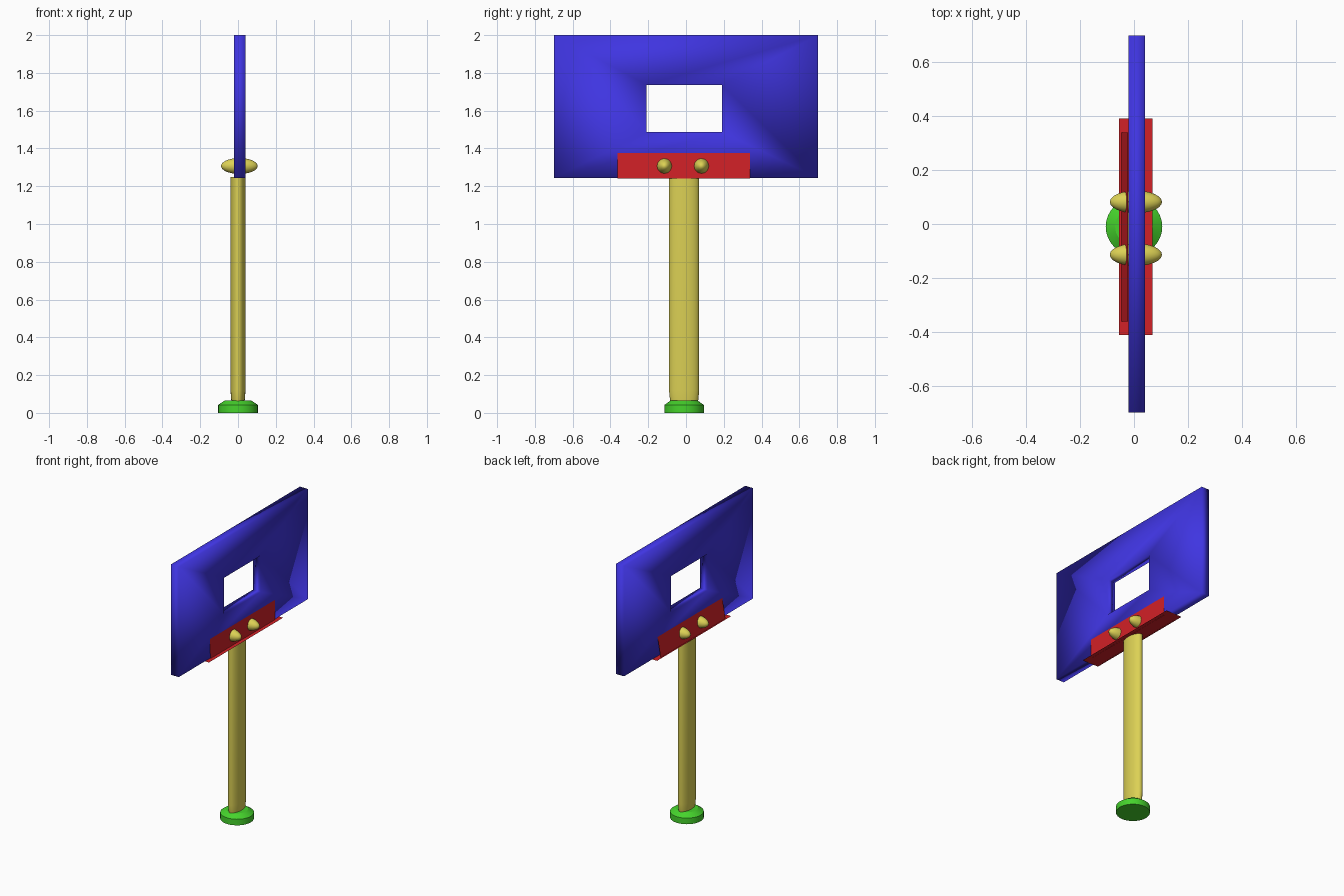
import bpy, bmesh, math

if "Cube" in bpy.data.objects:
    bpy.data.objects.remove(bpy.data.objects["Cube"])


def material(name, rgb):
    m = bpy.data.materials.new(name)
    m.diffuse_color = (*rgb, 1)
    m.use_nodes = True
    m.node_tree.nodes["Principled BSDF"].inputs["Base Color"].default_value = m.diffuse_color
    return m


BLUE = material("blue", (0.05, 0.035, 0.75))
RED = material("red", (0.65, 0.015, 0.02))
YELLOW = material("yellow", (0.72, 0.64, 0.09))
GREEN = material("green", (0.06, 0.65, 0.025))


def add_object(name, bm, mat, smooth=False):
    bmesh.ops.recalc_face_normals(bm, faces=bm.faces)
    mesh = bpy.data.meshes.new(name)
    bm.to_mesh(mesh)
    bm.free()
    mesh.materials.append(mat)
    mesh.polygons.foreach_set("use_smooth", [smooth] * len(mesh.polygons))
    ob = bpy.data.objects.new(name, mesh)
    bpy.context.collection.objects.link(ob)
    return ob


def stack(name, rings, mat, y=-0.01, sides=32, angle=30):
    """Closed column of elliptical rings given as (x radius, y radius, z)."""
    bm = bmesh.new()
    loops = []
    for rx, ry, z in rings:
        loops.append([bm.verts.new((rx * math.cos(a), y + ry * math.sin(a), z))
                      for a in (2 * math.pi * i / sides for i in range(sides))])
    for lo, hi in zip(loops, loops[1:]):
        for i in range(sides):
            j = (i + 1) % sides
            bm.faces.new((lo[i], lo[j], hi[j], hi[i]))
    bm.faces.new(loops[0])
    bm.faces.new(loops[-1])
    ob = add_object(name, bm, mat)
    bpy.context.view_layer.objects.active = ob
    ob.select_set(True)
    bpy.ops.object.shade_smooth_by_angle(angle=math.radians(angle))
    ob.select_set(False)
    return ob


def sheet(name, corners, mat):
    bm = bmesh.new()
    bm.faces.new([bm.verts.new(c) for c in corners])
    return add_object(name, bm, mat)


# Foot and flattened pole
stack("base", [(0.105, 0.105, 0), (0.105, 0.105, 0.042), (0.07, 0.07, 0.066)], GREEN)
stack("pole", [(0.034, 0.07, 0.05), (0.036, 0.075, 0.07), (0.04, 0.08, 0.12),
               (0.04, 0.08, 1.25)], YELLOW)

# Board with a rectangular window, smooth shaded across its corners
bm = bmesh.new()


def ring(x, y0, y1, z0, z1):
    return [bm.verts.new((x, y, z)) for y, z in ((y0, z0), (y1, z0), (y1, z1), (y0, z1))]


outer = [ring(x, -0.70, 0.70, 1.243, 2.0) for x in (-0.02, 0.04)]
inner = [ring(x, -0.208, 0.19, 1.487, 1.737) for x in (-0.02, 0.04)]
for a, b in ((outer[0], outer[1]), (outer[1], inner[1]),
             (inner[1], inner[0]), (inner[0], outer[0])):
    for i in range(4):
        j = (i + 1) % 4
        bm.faces.new((a[i], a[j], b[j], b[i]))
add_object("backboard", bm, BLUE, smooth=True)

# Thin bracket: flange under the board and a plate on each face
sheet("bracket_flange", [(-0.055, -0.412, 1.241), (0.068, -0.412, 1.241),
                         (0.068, 0.392, 1.241), (-0.055, 0.392, 1.241)], RED)
for side, xb, xt in (("right", 0.043, 0.042), ("left", -0.046, -0.022)):
    sheet("bracket_plate_" + side, [(xb, -0.362, 1.24), (xb, 0.34, 1.24),
                                    (xt, 0.34, 1.376), (xt, -0.362, 1.376)], RED)

# Bolts passing through the board
for i, y in enumerate((-0.114, 0.082)):
    bpy.ops.mesh.primitive_uv_sphere_add(segments=24, ring_count=16, radius=1,
                                         location=(0.007, y, 1.307))
    bolt = bpy.context.object
    bolt.name = f"bolt_{i + 1}"
    bolt.scale = (0.097, 0.042, 0.042)
    bolt.data.materials.append(YELLOW)
    bpy.ops.object.shade_smooth()
